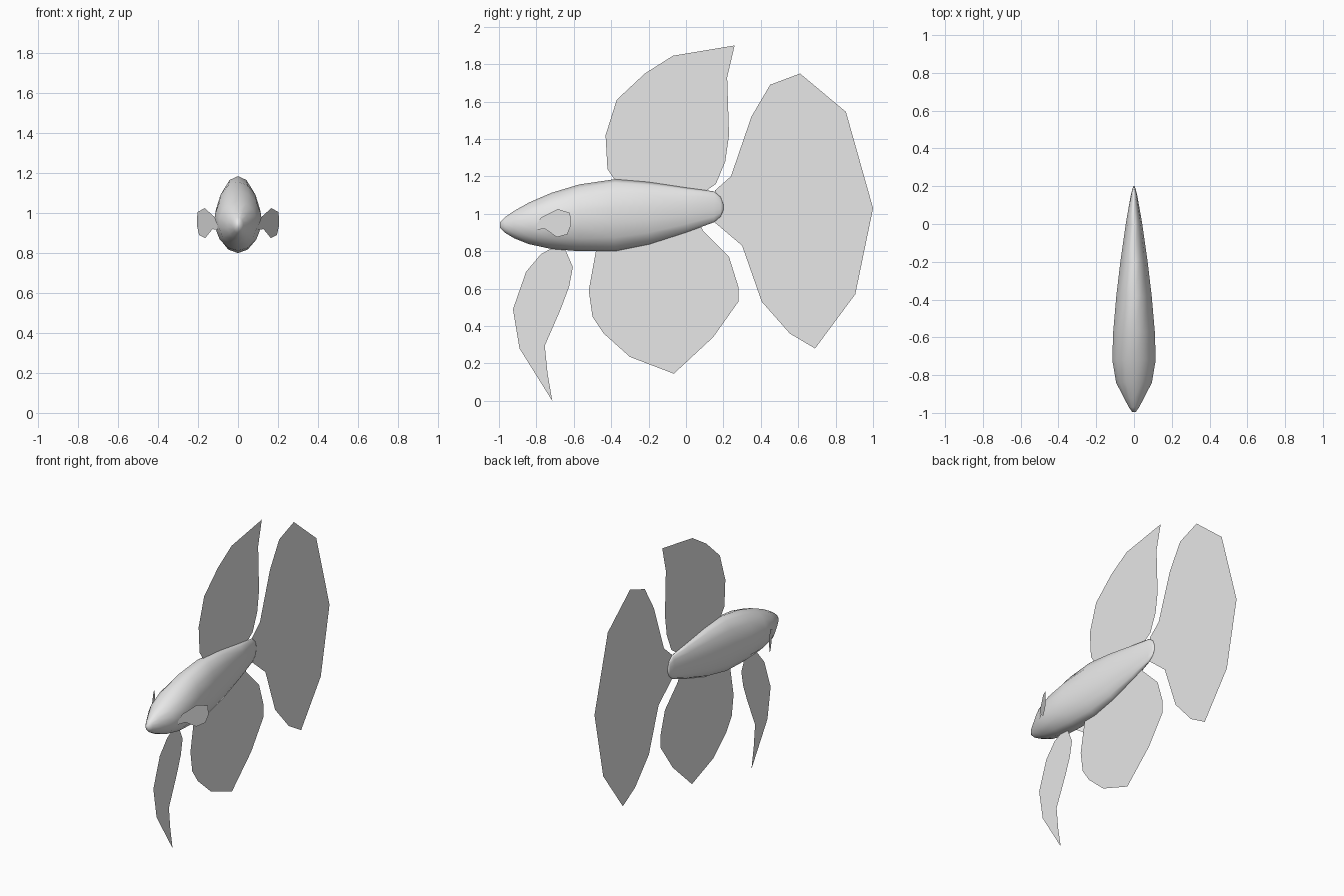
import bpy, bmesh, math

grey = bpy.data.materials.new("plain grey")
grey.diffuse_color = (0.8, 0.8, 0.8, 1)


def finish(bm, name):
    mesh = bpy.data.meshes.new(name)
    bm.to_mesh(mesh)
    bm.free()
    mesh.materials.append(grey)
    obj = bpy.data.objects.new(name, mesh)
    bpy.context.collection.objects.link(obj)
    return obj


def fin(name, outline, place=lambda y, z: (0, y, z)):
    """Thin flat sheet from a side-on (y, z) outline."""
    bm = bmesh.new()
    face = bm.faces.new([bm.verts.new(place(y, z)) for y, z in outline])
    face.normal_update()
    if face.normal.x < 0:
        face.normal_flip()
    bmesh.ops.triangulate(bm, faces=[face])
    return finish(bm, name)


# Body: elliptical rings along y, given as (y, bottom, top, half width)
stations = [
    (-0.995, 0.925, 0.955, 0.010), (-0.97, 0.90, 0.98, 0.028),
    (-0.92, 0.87, 1.015, 0.055), (-0.84, 0.838, 1.06, 0.097),
    (-0.72, 0.812, 1.112, 0.118), (-0.57, 0.80, 1.157, 0.113),
    (-0.38, 0.80, 1.185, 0.096), (-0.20, 0.836, 1.17, 0.074),
    (0.0, 0.90, 1.14, 0.045), (0.15, 0.955, 1.12, 0.018),
    (0.185, 0.985, 1.09, 0.009), (0.20, 1.02, 1.05, 0.003),
]
SIDES = 14
bm = bmesh.new()
rings = []
for y, low, high, w in stations:
    mid, h = (low + high) / 2, (high - low) / 2
    angles = [2 * math.pi * i / SIDES for i in range(SIDES)]
    rings.append([bm.verts.new((w * math.sin(a), y, mid + h * math.cos(a))) for a in angles])
for a, b in zip(rings, rings[1:]):
    for i in range(SIDES):
        j = (i + 1) % SIDES
        bm.faces.new((a[i], a[j], b[j], b[i]))
bm.faces.new(rings[0])
bm.faces.new(rings[-1])
bmesh.ops.recalc_face_normals(bm, faces=bm.faces[:])
for f in bm.faces:
    f.smooth = True
finish(bm, "body")

# Upright fins on the centre plane
fin("dorsal_fin", [
    (-0.36, 1.12), (-0.38, 1.18), (-0.42, 1.24), (-0.43, 1.42), (-0.37, 1.61),
    (-0.22, 1.75), (-0.07, 1.845), (0.26, 1.90), (0.22, 1.73), (0.23, 1.42),
    (0.21, 1.28), (0.16, 1.16), (0.11, 1.125), (0.09, 1.08)])
fin("tail_fin", [
    (0.155, 1.125), (0.24, 1.20), (0.35, 1.52), (0.45, 1.69), (0.61, 1.75),
    (0.855, 1.545), (1.0, 1.03), (0.905, 0.57), (0.69, 0.28), (0.555, 0.36),
    (0.405, 0.53), (0.30, 0.83), (0.15, 0.957)])
fin("anal_fin", [
    (-0.46, 0.86), (-0.48, 0.81), (-0.52, 0.59), (-0.50, 0.45), (-0.44, 0.36),
    (-0.30, 0.235), (-0.065, 0.145), (0.145, 0.34), (0.28, 0.53), (0.28, 0.61),
    (0.23, 0.77), (0.09, 0.91), (0.07, 0.96)])
fin("pelvic_fin", [
    (-0.70, 0.85), (-0.71, 0.82), (-0.775, 0.785), (-0.855, 0.69), (-0.925, 0.49),
    (-0.89, 0.28), (-0.715, 0.0), (-0.74, 0.145), (-0.755, 0.295), (-0.67, 0.49),
    (-0.625, 0.61), (-0.605, 0.715), (-0.65, 0.82), (-0.66, 0.85)])

# Pectoral fins, swept outwards and back from each side
pectoral = [
    (-0.80, 0.915), (-0.80, 0.94), (-0.775, 0.98), (-0.685, 1.025), (-0.62, 1.005),
    (-0.615, 0.94), (-0.635, 0.89), (-0.69, 0.875), (-0.755, 0.92)]
for side, name in ((1, "right_pectoral_fin"), (-1, "left_pectoral_fin")):
    fin(name, pectoral, lambda y, z: (side * (0.108 + 0.56 * (y + 0.79)), y, z))
